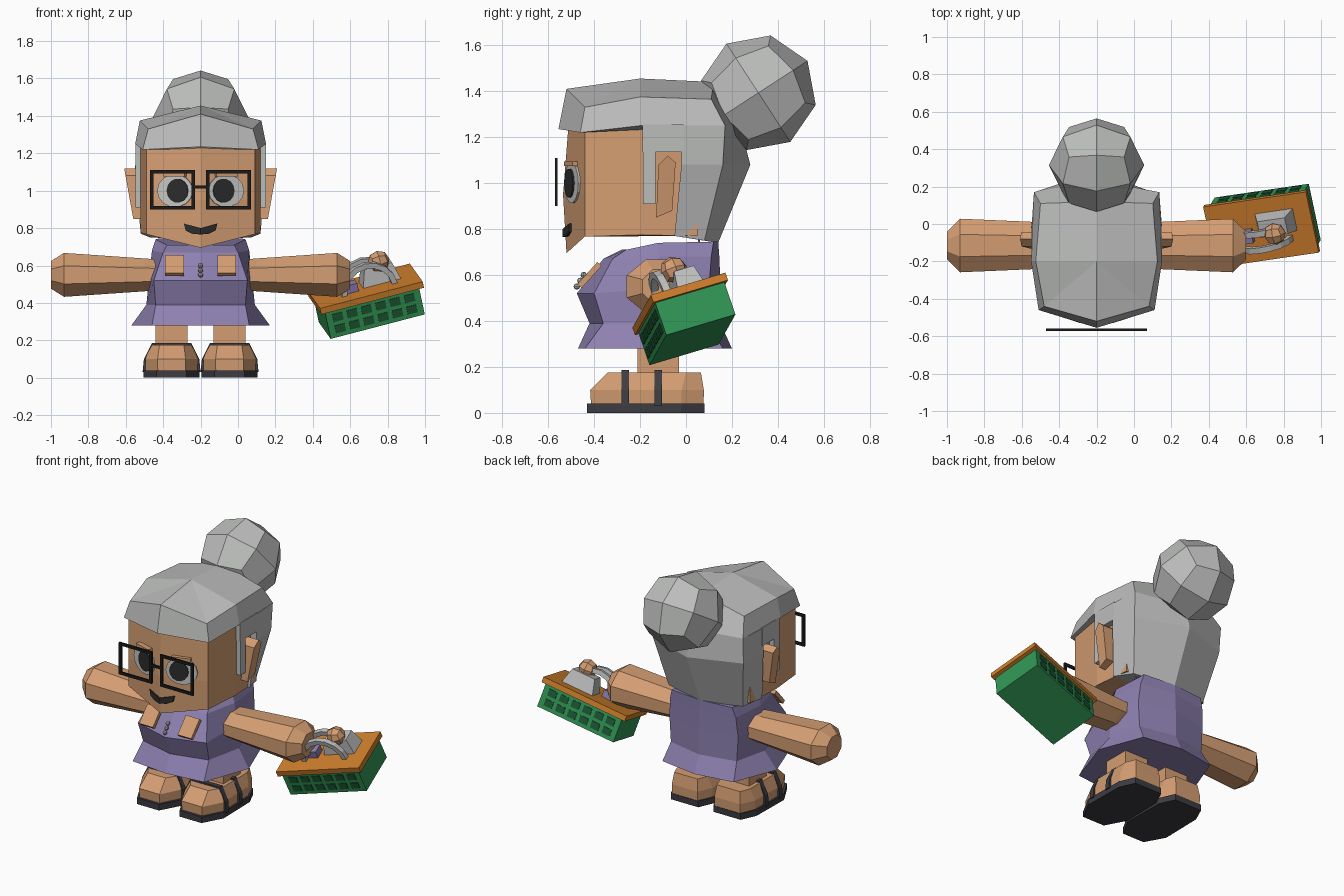
import bpy, bmesh
from math import sin, cos, pi, radians
from mathutils import Matrix, Vector

if "Cube" in bpy.data.objects:
    bpy.data.objects.remove(bpy.data.objects["Cube"])


def material(name, rgb):
    m = bpy.data.materials.new(name)
    m.use_nodes = True
    m.diffuse_color = (*rgb, 1)
    m.node_tree.nodes["Principled BSDF"].inputs["Base Color"].default_value = (*rgb, 1)
    return m


skin = material("warm skin", (0.66, 0.34, 0.17))
grey = material("silver grey", (0.5, 0.51, 0.5))
purple = material("dress purple", (0.27, 0.22, 0.44))
green = material("basket green", (0.03, 0.3, 0.09))
deep_green = material("deep green", (0.012, 0.1, 0.035))
orange = material("rim orange", (0.62, 0.21, 0.025))
charcoal = material("sandal charcoal", (0.045, 0.045, 0.055))
black = material("frame black", (0.01, 0.01, 0.01))
dark = material("pupil dark", (0.025, 0.025, 0.025))
white = material("eye white", (0.56, 0.56, 0.54))

BODY = Matrix.Translation((-0.2, 0, 0))


def finish(name, bm, mat, frame):
    bm.transform(frame)
    bmesh.ops.recalc_face_normals(bm, faces=bm.faces)
    mesh = bpy.data.meshes.new(name)
    bm.to_mesh(mesh)
    bm.free()
    mesh.materials.append(mat)
    ob = bpy.data.objects.new(name, mesh)
    bpy.context.collection.objects.link(ob)
    return ob


def loft(name, rings, mat, frame=BODY, peak=None):
    """Skin a stack of equal rings, closed by caps or by a fan to a peak."""
    bm = bmesh.new()
    rows = [[bm.verts.new(p) for p in ring] for ring in rings]
    n = len(rows[0])
    for a, b in zip(rows, rows[1:]):
        for i in range(n):
            j = (i + 1) % n
            bm.faces.new((a[i], a[j], b[j], b[i]))
    bm.faces.new(rows[0])
    if peak:
        tip = bm.verts.new(peak)
        for i in range(n):
            bm.faces.new((rows[-1][i], rows[-1][(i + 1) % n], tip))
    else:
        bm.faces.new(rows[-1])
    return finish(name, bm, mat, frame)


def mir(half):
    return half + [(-p[0], *p[1:]) for p in reversed(half) if p[0] > 0]


def box(name, centre, size, mat, frame=BODY, tilt=0):
    bm = bmesh.new()
    bmesh.ops.create_cube(bm, size=1)
    local = Matrix.Translation(centre) @ Matrix.Rotation(tilt, 4, "X") @ Matrix.Diagonal((*size, 1))
    return finish(name, bm, mat, frame @ local)


def ball(name, centre, radius, mat, frame=BODY, turn=0):
    bm = bmesh.new()
    bmesh.ops.create_cube(bm, size=1)
    bmesh.ops.subdivide_edges(bm, edges=bm.edges[:], cuts=1, use_grid_fill=True)
    for v in bm.verts:
        v.co = v.co.normalized() * radius
    return finish(name, bm, mat, frame @ Matrix.Translation(centre) @ Matrix.Rotation(turn, 4, "X"))


def oval(n, a, b, phase=0):
    return [(a * cos(2 * pi * (i + phase) / n), b * sin(2 * pi * (i + phase) / n)) for i in range(n)]


# Head with a folded front and a keeled chin
def face_ring(front, z, drop=0):
    half = [(0, front), (0.29, -0.44), (0.32, -0.2), (0.3, 0.05), (0, 0.06)]
    return mir([(x, y, z + drop * x) for x, y in half])


loft("face", [face_ring(-0.52, 0.695, 0.25), face_ring(-0.535, 0.95), face_ring(-0.51, 1.27)], skin)

# Hair: cap with fringe, back volume, temples and bun
loft("hair_cap", [
    mir([(0, -0.555, 1.235), (0.31, -0.46, 1.22), (0.35, -0.2, 1.25), (0.335, 0.17, 1.25), (0, 0.235, 1.25)]),
    mir([(0, -0.52, 1.41), (0.28, -0.44, 1.33), (0.325, -0.2, 1.375), (0.3, 0.11, 1.365), (0, 0.12, 1.44)]),
], grey, peak=(0, -0.2, 1.455))
loft("hair_back", [
    mir([(0.32, -0.05, 0.77), (0.27, 0.08, 0.75), (0, 0.14, 0.74)]),
    mir([(0.35, -0.02, 1.08), (0.33, 0.16, 1.08), (0, 0.28, 1.08)]),
    mir([(0.348, -0.02, 1.25), (0.335, 0.17, 1.25), (0, 0.235, 1.25)]),
], grey)
ball("hair_bun", (0, 0.315, 1.393), 0.255, grey, turn=radians(33))

# Dress bodice and flared skirt
waist = mir([(0, -0.42, 0.39), (0.24, -0.36, 0.39), (0.29, -0.12, 0.39), (0.24, 0.1, 0.39), (0, 0.15, 0.39)])
loft("dress_bodice", [
    waist,
    mir([(0, -0.475, 0.52), (0.25, -0.4, 0.52), (0.275, -0.12, 0.54), (0.25, 0.1, 0.55), (0, 0.15, 0.56)]),
    mir([(0, -0.36, 0.67), (0.2, -0.32, 0.67), (0.26, -0.12, 0.68), (0.24, 0.11, 0.68), (0, 0.145, 0.68)]),
    mir([(0, -0.28, 0.71), (0.18, -0.26, 0.71), (0.24, -0.12, 0.74), (0.22, 0.12, 0.745), (0, 0.14, 0.745)]),
], purple)
loft("dress_skirt", [
    mir([(0, -0.47, 0.28), (0.26, -0.44, 0.28), (0.37, -0.13, 0.28), (0.26, 0.16, 0.28), (0, 0.2, 0.28)]),
    waist,
], purple)
for i in range(3):
    ball(f"necklace_bead_{i}", (0, -0.475 + 0.015 * i, 0.55 + 0.025 * i), 0.014, grey)

# Glasses bridge
box("glasses_bridge", (0, -0.565, 1.02), (0.07, 0.012, 0.016), black)

# Paired parts
sole = mir([(0.08, -0.43), (0.15, -0.3), (0.145, -0.02), (0.1, 0.08)])
instep = mir([(0.065, -0.34), (0.11, -0.27), (0.11, 0), (0.085, 0.065)])
strap = mir([(0.105, 0.186), (0.148, 0.1), (0.155, 0.03)])
ear = [(-0.13, 0.85), (-0.12, 1.08), (-0.08, 1.12), (-0.045, 1.09), (-0.06, 0.88)]
smile = [(0, 0.8), (0.09, 0.825), (0.08, 0.787), (0.045, 0.77), (0, 0.766)]
for side, s in (("left", 1), ("right", -1)):
    # Hair temples and ears
    box(f"{side}_hair_temple", (s * 0.325, -0.1, 1.195), (0.048, 0.18, 0.12), grey)
    box(f"{side}_sideburn", (s * 0.325, -0.16, 1.03), (0.048, 0.055, 0.24), grey)
    loft(f"{side}_ear", [[(s * 0.3, y, z) for y, z in ear],
                         [(s * (0.36 + 0.18 * (z - 0.85)), y, z) for y, z in ear]], skin)

    # Eyes lie on the slanted half of the face
    def on_face(dx, z):
        return BODY @ Matrix.Translation((s * dx, -0.535 + 0.327 * dx, z)) @ Matrix.Rotation(s * radians(18), 4, "Z")

    for part, dx, a, b, near, mat in (("eye", 0.135, 0.1, 0.088, 0.009, white),
                                      ("pupil", 0.12, 0.06, 0.064, 0.016, dark)):
        loft(f"{side}_{part}", [[(x, y, z) for x, z in oval(14, a, b)] for y in (0.009 - near, -near)],
             mat, on_face(dx, 1.0))
    box(f"{side}_eyelid", (0, -0.005, 0), (0.12, 0.035, 0.02), skin, on_face(0.135, 1.085))
    loft(f"{side}_mouth", [[(s * x, y + 0.327 * x, z) for x, z in smile] for y in (-0.52, -0.537)], dark)

    # Glasses frame
    for z in (0.909, 1.101):
        box(f"{side}_frame_bar", (s * 0.15, -0.565, z), (0.24, 0.012, 0.018), black)
    for dx in (0.039, 0.261):
        box(f"{side}_frame_post", (s * dx, -0.565, 1.005), (0.018, 0.012, 0.2), black)

    # Collar flap, arm and leg
    box(f"{side}_collar_flap", (s * 0.14, -0.42, 0.6), (0.1, 0.025, 0.13), skin, tilt=radians(-42))
    arm = ((0.18, 0.13, 0.085), (0.3, 0.135, 0.095), (0.73, 0.155, 0.127), (0.8, 0.08, 0.08))
    loft(f"{side}_arm", [[(s * x, y - 0.115, z + 0.55) for y, z in oval(8, ry, rz, 0.5)]
                         for x, ry, rz in arm], skin)
    box(f"{side}_leg", (s * 0.155, -0.12, 0.23), (0.17, 0.18, 0.24), skin)

    # Foot and sandal
    foot = BODY @ Matrix.Translation((s * 0.155, 0, 0))
    loft(f"{side}_foot", [[(x * 0.92, y * 0.96, 0.03) for x, y in sole],
                          [(x * 0.94, y * 0.97, 0.1) for x, y in sole],
                          [(x, y, 0.176) for x, y in instep]], skin, foot)
    loft(f"{side}_sole", [[(x, y, z) for x, y in sole] for z in (0, 0.04)], charcoal, foot)
    for y in (-0.265, -0.12):
        loft(f"{side}_sandal_strap", [[(x, y + d, z) for x, z in strap] for d in (-0.016, 0.016)], charcoal, foot)

# Tilted basket held at the left hand
BASKET = Matrix(((0.958, -0.2, -0.196, 0.715), (0.14, 0.94, -0.318, 0.028),
                 (0.25, 0.28, 0.93, 0.318), (0, 0, 0, 1)))
box("basket_body", (0, 0, 0.08), (0.525, 0.32, 0.16), green, BASKET)
box("basket_rim", (0, 0, 0.168), (0.573, 0.345, 0.035), orange, BASKET)
for s in (-1, 1):
    for i in range(6):
        for z in (0.045, 0.11):
            box("basket_opening", ((i - 2.5) * 0.08, s * 0.16, z), (0.055, 0.008, 0.043), deep_green, BASKET)

# Basket handles
for y in (0.02, -0.07):
    arc = [(r * cos(pi * i / 8), r * sin(pi * i / 8)) for r, steps in
           ((0.155, range(9)), (0.125, range(8, -1, -1))) for i in steps]
    loft("basket_handle", [[(x + 0.01, y + d, z + 0.18) for x, z in arc] for d in (-0.016, 0.016)], grey, BASKET)

# Goods in the basket
block = [(0.11, 0.065), (-0.11, 0.065), (-0.11, -0.065), (0.11, -0.065)]
loft("grey_parcel", [[(x * k + 0.09, y * k + 0.03, z) for x, y in block]
                     for k, z in ((1, 0.17), (0.7, 0.28))], grey, BASKET)
box("purple_parcel", (-0.08, -0.02, 0.2), (0.07, 0.07, 0.06), purple, BASKET)
ball("round_loaf", (0.1, 0, 0.3), 0.06, skin, BASKET)
